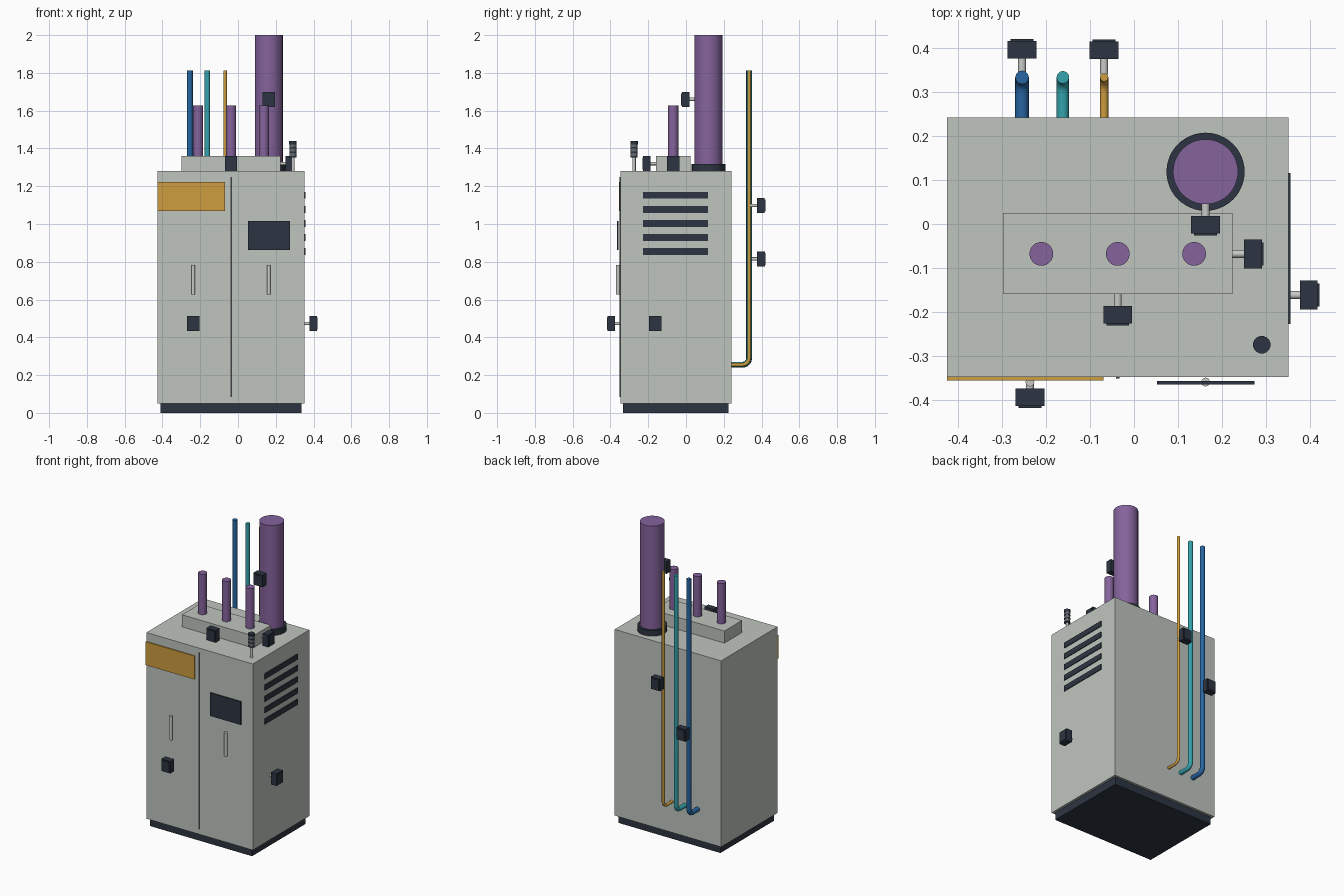
import bpy, bmesh, math
from mathutils import Vector

cube = bpy.data.objects.get("Cube")
if cube:
    bpy.data.objects.remove(cube, do_unlink=True)


def material(name, r, g, b):
    m = bpy.data.materials.new(name)
    m.use_nodes = True
    m.diffuse_color = (r, g, b, 1)
    m.node_tree.nodes["Principled BSDF"].inputs["Base Color"].default_value = (r, g, b, 1)
    return m


GREY = material("cabinet grey", .52, .56, .52)
STEEL = material("pale steel", .58, .60, .58)
DARK = material("dark slate", .026, .036, .054)
SEAM = material("seam grey", .045, .052, .055)
LAMP = material("lamp grey", .13, .15, .16)
PURPLE = material("purple", .235, .125, .335)
GOLD = material("amber", .62, .34, .05)
BLUE = material("blue", .02, .13, .36)
TEAL = material("teal", .035, .37, .42)


def finish(name, bm, mat):
    mesh = bpy.data.meshes.new(name)
    bm.to_mesh(mesh)
    bm.free()
    mesh.materials.append(mat)
    ob = bpy.data.objects.new(name, mesh)
    bpy.context.collection.objects.link(ob)
    return ob


def box(name, lo, hi, mat):
    """Box between two opposite corners."""
    lo, hi = Vector(lo), Vector(hi)
    bm = bmesh.new()
    bmesh.ops.create_cube(bm, size=1)
    bmesh.ops.scale(bm, vec=hi - lo, verts=bm.verts)
    bmesh.ops.translate(bm, vec=(lo + hi) / 2, verts=bm.verts)
    return finish(name, bm, mat)


def rod(name, start, end, radius, mat, sides=32):
    """Capped cylinder between two points."""
    start, end = Vector(start), Vector(end)
    axis = end - start
    bm = bmesh.new()
    bmesh.ops.create_cone(bm, cap_ends=True, segments=sides, radius1=radius,
                          radius2=radius, depth=axis.length)
    turn = Vector((0, 0, 1)).rotation_difference(axis).to_matrix()
    bmesh.ops.rotate(bm, matrix=turn, verts=bm.verts)
    bmesh.ops.translate(bm, vec=(start + end) / 2, verts=bm.verts)
    for f in bm.faces:
        f.smooth = len(f.verts) == 4
    for e in bm.edges:
        e.smooth = all(len(f.verts) == 4 for f in e.link_faces)
    return finish(name, bm, mat)


def sensor(name, root, direction, gap=.027):
    """Dark sensor housing on a short steel stem."""
    root, d = Vector(root), Vector(direction)
    side = Vector((abs(d.y), abs(d.x), 0))
    up = Vector((0, 0, 1))
    rod(name + "_stem", root - d * .004, root + d * (gap + .002), .009, STEEL, 16)

    def slab(part, near, far, half_w, half_h):
        a, b = root + d * near, root + d * far
        spread = side * half_w + up * half_h
        lo = Vector(map(min, a, b)) - spread
        hi = Vector(map(max, a, b)) + spread
        box(name + part, lo, hi, DARK)

    slab("_housing", gap, gap + .04, .033, .04)
    slab("_cover", gap + .04, gap + .044, .026, .032)


def bent_pipe(name, x, radius, mat):
    """Pipe leaving the back wall and turning upward."""
    y, z, bend = .334, .255, .035
    pts = [(x, .235, z)]
    for i in range(9):
        a = math.pi / 2 * i / 8
        pts.append((x, y - bend + bend * math.sin(a), z + bend - bend * math.cos(a)))
    pts.append((x, y, 1.812))
    curve = bpy.data.curves.new(name, 'CURVE')
    curve.dimensions = '3D'
    curve.bevel_depth = radius
    curve.bevel_resolution = 4
    curve.use_fill_caps = True
    spline = curve.splines.new('POLY')
    spline.points.add(len(pts) - 1)
    for p, co in zip(spline.points, pts):
        p.co = (*co, 1)
    spline.use_smooth = True
    curve.materials.append(mat)
    ob = bpy.data.objects.new(name, curve)
    bpy.context.collection.objects.link(ob)


# Cabinet body
box("plinth", (-.41, -.333, 0), (.336, .226, .055), DARK)
box("cabinet", (-.426, -.348, .05), (.352, .242, 1.28), GREY)
box("manifold", (-.298, -.16, 1.27), (.224, .025, 1.36), GREY)

# Front details
box("door_seam", (-.041, -.352, .085), (-.033, -.345, 1.25), SEAM)
box("sign_plate", (-.426, -.356, 1.068), (-.07, -.347, 1.222), GOLD)
box("display_screen", (.052, -.365, .863), (.275, -.358, 1.016), DARK)
for label, x in (("left", .163), ("right", -.237)):
    rod(label + "_door_handle", (x, -.36, .627), (x, -.36, .783), .01, STEEL, 16)

# Side vents
for i in range(5):
    z = .854 + i * .0745
    box(f"vent_slot_{i + 1}", (.35, -.228, z - .018), (.357, .116, z + .018), DARK)

# Outlet pipes and flue
for i in range(3):
    x = -.211 + i * .174
    rod(f"outlet_pipe_{i + 1}", (x, -.068, 1.35), (x, -.068, 1.627), .027, PURPLE)
rod("flue_collar", (.163, .119, 1.275), (.163, .119, 1.317), .089, DARK, 48)
rod("flue", (.163, .119, 1.3), (.163, .119, 2), .074, PURPLE, 48)

# Service pipes at the back
bent_pipe("blue_pipe", -.255, .0155, BLUE)
bent_pipe("teal_pipe", -.162, .0145, TEAL)
bent_pipe("amber_pipe", -.068, .0095, GOLD)

# Signal lamp
def lamp(name, z0, z1, radius, mat):
    rod(name, (.291, -.275, z0), (.291, -.275, z1), radius, mat, 24)

lamp("lamp_post", 1.275, 1.36, .009, STEEL)
lamp("lamp_core", 1.355, 1.43, .018, LAMP)
for i in range(3):
    lamp(f"lamp_ring_{i + 1}", 1.352 + i * .024, 1.36 + i * .024, .0195, DARK)
lamp("lamp_cap", 1.422, 1.44, .02, DARK)

# Sensors
sensor("front_sensor", (-.237, -.348, .473), (0, -1, 0))
sensor("side_sensor", (.352, -.162, .473), (1, 0, 0), .026)
sensor("manifold_front_sensor", (-.037, -.16, 1.32), (0, -1, 0))
sensor("manifold_side_sensor", (.224, -.068, 1.32), (1, 0, 0))
sensor("flue_sensor", (.163, .045, 1.66), (0, -1, 0))
sensor("blue_pipe_sensor", (-.255, .35, .815), (0, 1, 0))
sensor("amber_pipe_sensor", (-.068, .344, 1.098), (0, 1, 0), .032)
